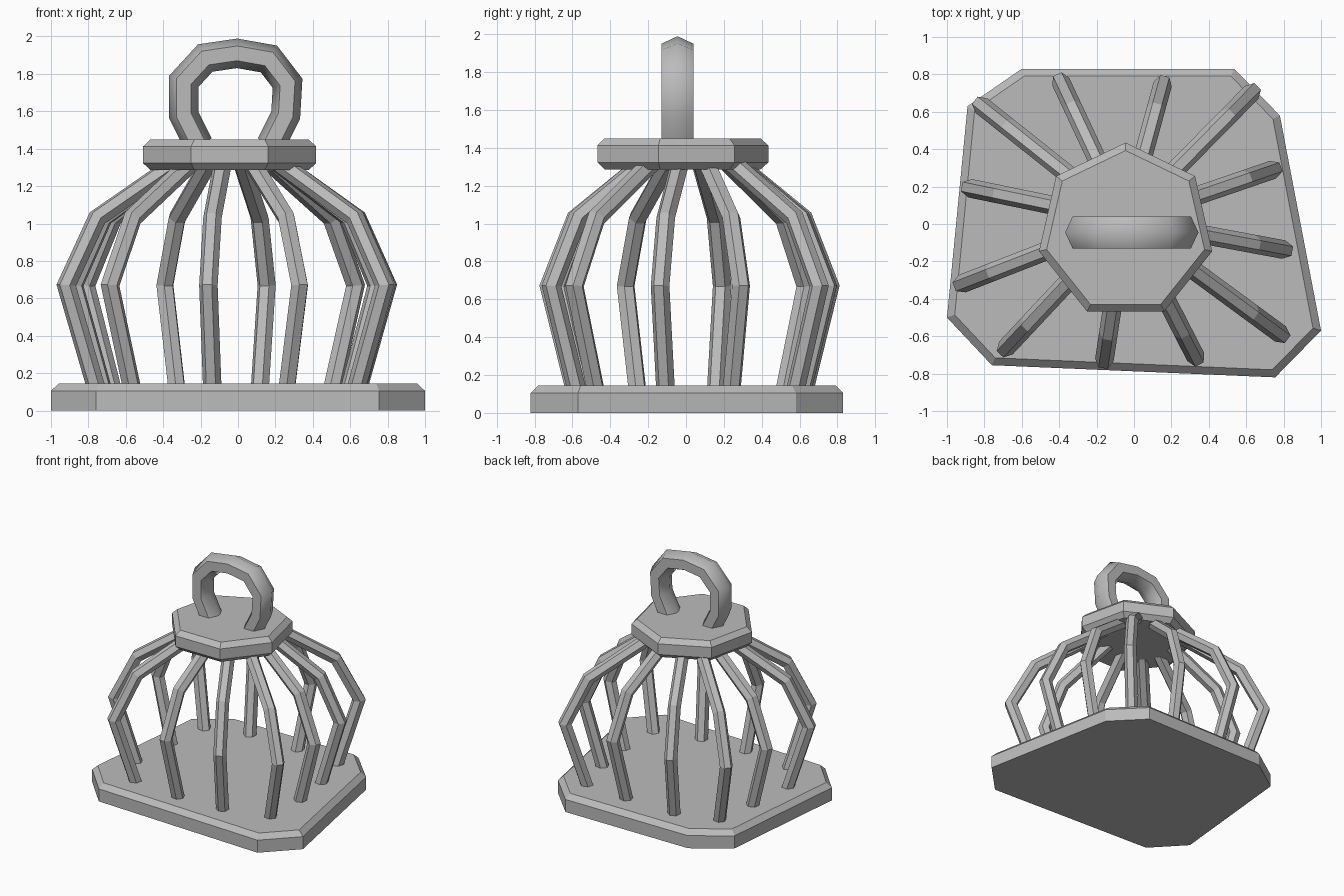
import bpy, bmesh, math
from mathutils import Vector

cube = bpy.data.objects.get("Cube")
if cube:
    bpy.data.objects.remove(cube, do_unlink=True)

GREY = (0.5, 0.5, 0.5, 1)
metal = bpy.data.materials.new("plain grey")
metal.use_nodes = True
metal.diffuse_color = GREY
metal.node_tree.nodes["Principled BSDF"].inputs["Base Color"].default_value = GREY


def finish(name, bm):
    bmesh.ops.recalc_face_normals(bm, faces=bm.faces[:])
    mesh = bpy.data.meshes.new(name)
    bm.to_mesh(mesh)
    bm.free()
    mesh.materials.append(metal)
    obj = bpy.data.objects.new(name, mesh)
    bpy.context.collection.objects.link(obj)
    return obj


def slab(name, outline, z0, z1, chamfer, both_rims):
    """Extruded outline with chamfered top (and bottom) rim."""
    bm = bmesh.new()
    bottom = bm.faces.new([bm.verts.new((x, y, z0)) for x, y in outline])
    ext = bmesh.ops.extrude_face_region(bm, geom=[bottom], use_keep_orig=True)
    verts = [g for g in ext["geom"] if isinstance(g, bmesh.types.BMVert)]
    bmesh.ops.translate(bm, verts=verts, vec=(0, 0, z1 - z0))
    heights = (z0, z1) if both_rims else (z1,)
    rims = [e for e in bm.edges
            if any(all(abs(v.co.z - h) < 1e-5 for v in e.verts) for h in heights)]
    bmesh.ops.bevel(bm, geom=rims, offset=chamfer, segments=1, affect='EDGES')
    return finish(name, bm)


def hex_tube(name, path, side, r_plane, r_side, turn):
    """Six-sided tube along a path lying in the plane whose normal is side."""
    bm = bmesh.new()
    rings = []
    for i, p in enumerate(path):
        d_in = (p - path[max(i - 1, 0)]).normalized()
        d_out = (path[min(i + 1, len(path) - 1)] - p).normalized()
        tangent = (d_in + d_out).normalized()
        out = side.cross(tangent)
        # widen the mitre so the tube keeps its thickness at bends
        known = d_in if d_in.length > 0 else d_out
        stretch = 1 / max(known.dot(tangent), 0.5)
        ring = []
        for k in range(6):
            a = math.radians(60 * k + turn)
            ring.append(bm.verts.new(p + out * (r_plane * stretch * math.cos(a))
                                     + side * (r_side * math.sin(a))))
        rings.append(ring)
    for a, b in zip(rings, rings[1:]):
        for k in range(6):
            n = (k + 1) % 6
            bm.faces.new((a[k], a[n], b[n], b[k]))
    bm.faces.new(rings[0])
    bm.faces.new(rings[-1])
    return finish(name, bm)


# Floor plate: lopsided square with cut corners
slab("base_plate", [(-1, -.5), (-.76, -.755), (.755, -.82), (1, -.57),
                    (.78, .58), (.535, .83), (-.6, .83), (-.89, .63)],
     0, .145, .04, False)

# Seven-sided cap
cap = []
for k in range(7):
    a = math.pi / 2 + k * math.tau / 7
    cap.append((-.045 + .475 * math.cos(a), -.04 + .475 * math.sin(a)))
slab("top_cap", cap, 1.285, 1.45, .038, True)

# Bars: one bulging profile (share of reach, height) scaled to each tip
centre = Vector((-.045, .02, 0))
profile = [(.81, .1), (1, .67), (.81, 1.03), (.38, 1.29), (.33, 1.32)]
tips = [(-.85, .66), (-.41, .8), (.165, .79), (.66, .735), (.785, .305),
        (.845, -.145), (.82, -.615), (.35, -.75), (-.165, -.77),
        (-.715, -.695), (-.96, -.335), (-.92, .2)]
for i, (x, y) in enumerate(tips):
    reach = Vector((x, y, 0)) - centre
    reach -= reach.normalized() * .045
    path = [centre + reach * f + Vector((0, 0, z)) for f, z in profile]
    side = reach.normalized().cross(Vector((0, 0, 1)))
    hex_tube(f"cage_bar_{i + 1}", path, side, .05, .05, 30)

# Hanging loop on the cap
loop = [(-.21, 1.42), (-.29, 1.58), (-.29, 1.76), (-.175, 1.885), (-.005, 1.91),
        (.165, 1.88), (.265, 1.75), (.255, 1.58), (.175, 1.42)]
ring = hex_tube("hanging_loop", [Vector((x, -.045, z)) for x, z in loop],
                Vector((0, 1, 0)), .078, .098, 0)
bpy.ops.object.select_all(action='DESELECT')
ring.select_set(True)
bpy.context.view_layer.objects.active = ring
bpy.ops.object.shade_smooth_by_angle(angle=math.radians(50))
